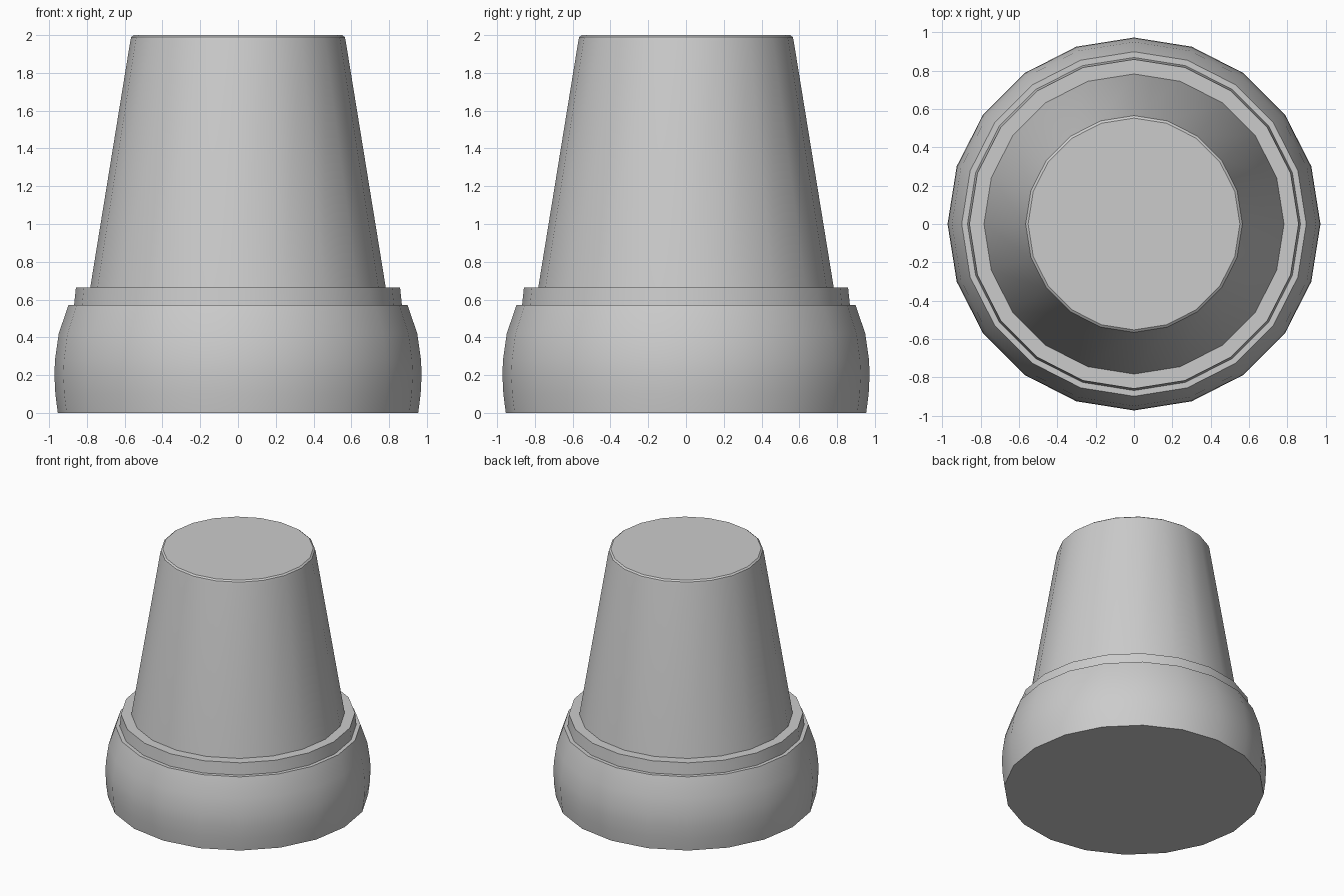
import bpy, bmesh, math

if "Cube" in bpy.data.objects:
    bpy.data.objects.remove(bpy.data.objects["Cube"])

SIDES = 20

# Half-profile (radius, height) from the floor to the top rim
bulged_base = [(0.954, 0), (0.967, 0.1), (0.972, 0.2), (0.969, 0.28),
               (0.949, 0.42), (0.898, 0.57)]
collar = [(0.868, 0.57), (0.858, 0.665)]
tapered_shaft = [(0.782, 0.665), (0.57, 1.97), (0.565, 1.99), (0.552, 2.0)]


def lathe(name, profile):
    """Revolve a profile around z into a closed solid."""
    bm = bmesh.new()
    rings = []
    for r, z in profile:
        rings.append([bm.verts.new((r * math.cos(i * math.tau / SIDES),
                                    r * math.sin(i * math.tau / SIDES), z))
                      for i in range(SIDES)])
    for low, high in zip(rings, rings[1:]):
        for i in range(SIDES):
            j = (i + 1) % SIDES
            bm.faces.new((low[i], low[j], high[j], high[i]))
    # Flat underside and top
    bm.faces.new(rings[0][::-1])
    bm.faces.new(rings[-1])
    mesh = bpy.data.meshes.new(name)
    bm.to_mesh(mesh)
    bm.free()
    obj = bpy.data.objects.new(name, mesh)
    bpy.context.collection.objects.link(obj)
    return obj


# One watertight body: bulged base, stepped collar and tapered shaft
body = lathe("tapered_post", bulged_base + collar + tapered_shaft)
bpy.context.view_layer.objects.active = body
body.select_set(True)
bpy.ops.object.shade_smooth_by_angle(angle=math.radians(30))
